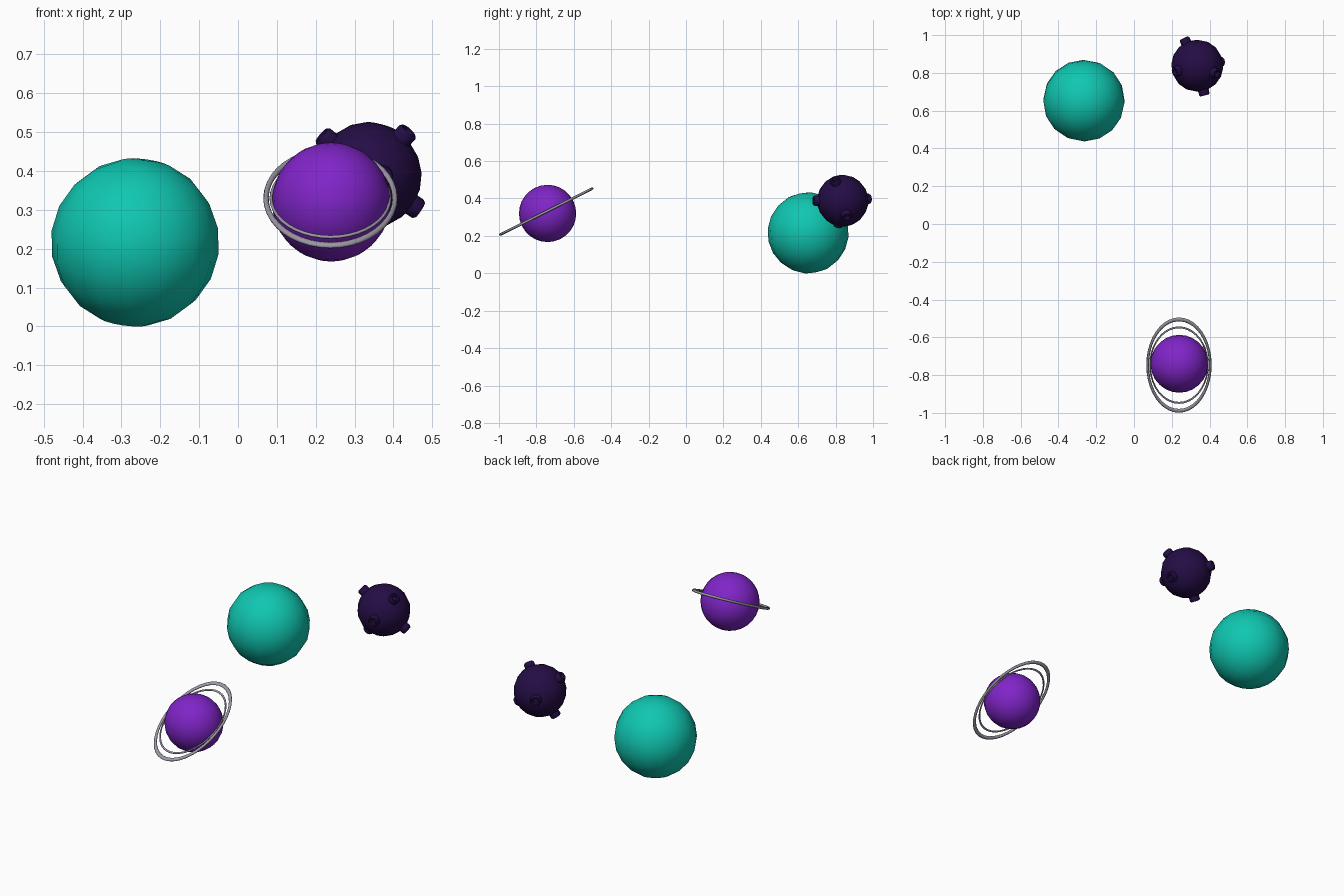
import bpy, bmesh
from math import radians, cos, sin, pi
from mathutils import Vector, Matrix

if "Cube" in bpy.data.objects:
    bpy.data.objects.remove(bpy.data.objects["Cube"])


def material(name, rgb):
    m = bpy.data.materials.new(name)
    m.use_nodes = True
    color = (*rgb, 1)
    m.diffuse_color = color
    m.node_tree.nodes["Principled BSDF"].inputs["Base Color"].default_value = color
    return m


teal = material("teal", (0.005, 0.57, 0.44))
purple = material("purple", (0.216, 0.018, 0.58))
indigo = material("dark indigo", (0.018, 0.004, 0.06))
silver = material("silver grey", (0.33, 0.31, 0.38))


def finish(obj, name, mat, angle=60):
    obj.name = name
    obj.data.materials.append(mat)
    bpy.ops.object.select_all(action="DESELECT")
    obj.select_set(True)
    bpy.context.view_layer.objects.active = obj
    bpy.ops.object.shade_smooth_by_angle(angle=radians(angle))
    return obj


def planet(name, mat, center, radius, segments, tilt):
    bpy.ops.mesh.primitive_uv_sphere_add(
        segments=segments, ring_count=segments // 2 + 2, radius=radius,
        location=center, rotation=[radians(a) for a in tilt])
    return finish(bpy.context.object, name, mat)


def ring(name, major, minor, stretch):
    # circular torus stretched to an ellipse, then tilted back
    bpy.ops.mesh.primitive_torus_add(
        major_segments=40, minor_segments=8, major_radius=major, minor_radius=minor,
        location=(0.238, -0.747, 0.33), rotation=(radians(26.6), 0, 0))
    obj = bpy.context.object
    obj.scale = (1, stretch, 1)
    return finish(obj, name, silver)


def crater(name, center, direction, sides=12):
    # turned rim profile: (radius, distance from the planet centre)
    profile = [(0.032, 0.11), (0.028, 0.14), (0.028, 0.155), (0.023, 0.162),
               (0.016, 0.16), (0.013, 0.143), (0, 0.141)]
    bm = bmesh.new()
    verts = [bm.verts.new((r, 0, z)) for r, z in profile]
    edges = [bm.edges.new(pair) for pair in zip(verts, verts[1:])]
    bmesh.ops.spin(bm, geom=verts + edges, axis=(0, 0, 1), cent=(0, 0, 0),
                   angle=2 * pi, steps=sides, use_merge=False)
    bmesh.ops.remove_doubles(bm, verts=bm.verts, dist=0.0005)
    bmesh.ops.recalc_face_normals(bm, faces=bm.faces)
    mesh = bpy.data.meshes.new(name)
    bm.to_mesh(mesh)
    bm.free()
    obj = bpy.data.objects.new(name, mesh)
    bpy.context.collection.objects.link(obj)
    obj.location = center
    obj.rotation_euler = Vector(direction).to_track_quat("Z", "Y").to_euler()
    return finish(obj, name, indigo, 50)


# Large plain planet
planet("teal_planet", teal, (-0.265, 0.653, 0.216), 0.217, 16, (12, 8, 0))

# Ringed planet
planet("ringed_planet", purple, (0.24, -0.74, 0.32), 0.153, 24, (26.6, 0, 0))
ring("outer_ring", 0.166, 0.007, 1.63)
ring("inner_ring", 0.153, 0.004, 1.46)

# Cratered planet with raised crater rims
moon = (0.335, 0.838, 0.388)
planet("cratered_planet", indigo, moon, 0.138, 16, (10, 15, 0))
directions = {
    "upper_right": (-0.115, -0.03, 0.10),
    "upper_left": (0.095, -0.04, 0.105),
    "lower_left": (0.12, 0.02, -0.08),
    "back": (-0.065, 0.135, 0.01),
    "front": (0.035, -0.14, 0.0),
    "lower_right": (-0.08, -0.023, -0.125),
}
for side, direction in directions.items():
    crater("crater_" + side, moon, direction)
